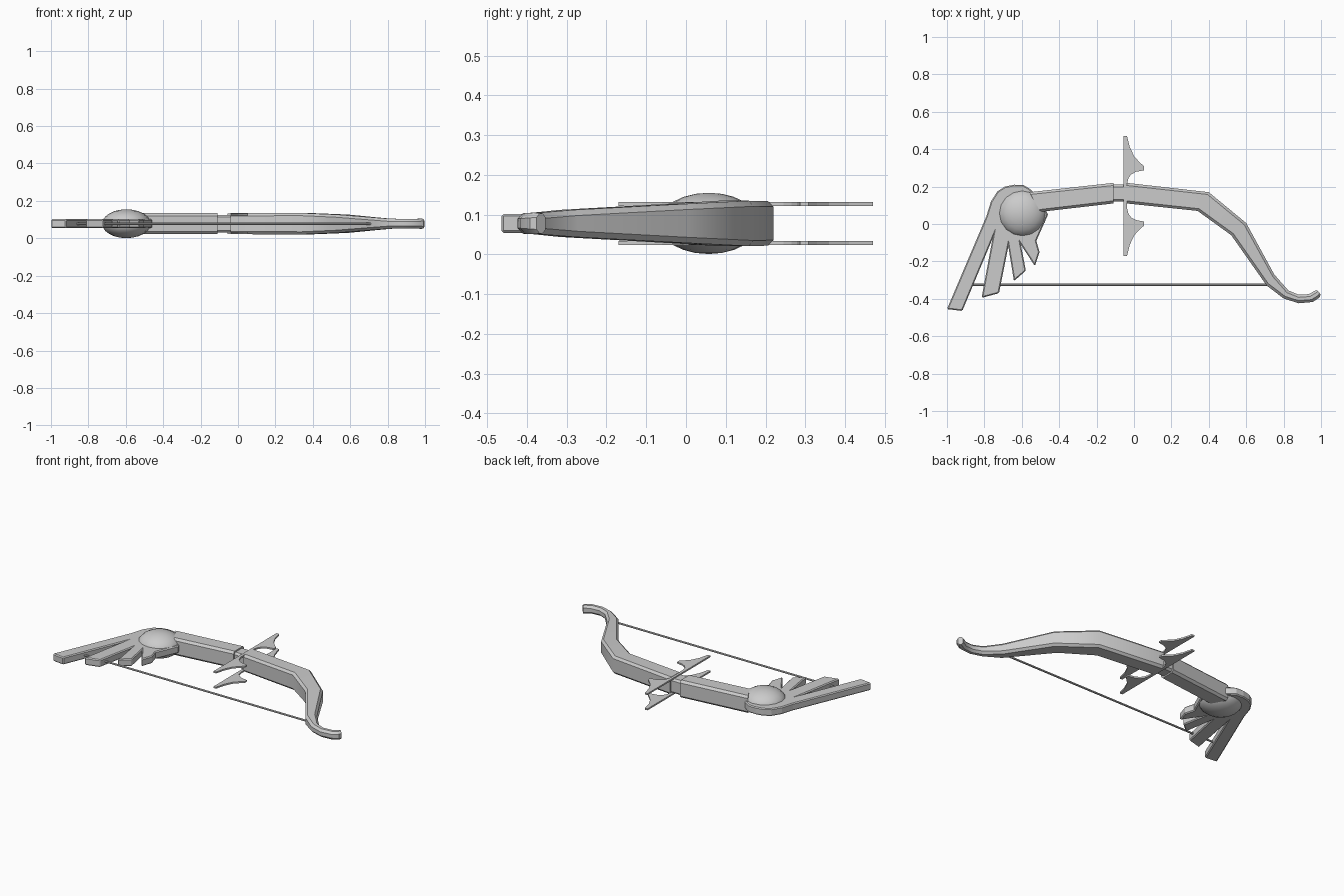
import bpy, bmesh
from math import radians

if "Cube" in bpy.data.objects:
    bpy.data.objects.remove(bpy.data.objects["Cube"])

ZC = 0.078  # mid-plane of the whole bow


def finish(bm, name, smooth=False):
    bmesh.ops.recalc_face_normals(bm, faces=bm.faces[:])
    me = bpy.data.meshes.new(name)
    bm.to_mesh(me)
    bm.free()
    ob = bpy.data.objects.new(name, me)
    bpy.context.collection.objects.link(ob)
    if smooth:
        bpy.ops.object.select_all(action='DESELECT')
        bpy.context.view_layer.objects.active = ob
        ob.select_set(True)
        bpy.ops.object.shade_smooth_by_angle(angle=radians(35))
    return ob


def limb(name, stations):
    """Loft chamfered sections: (outer x, outer y, inner x, inner y, half height, chamfer)."""
    bm = bmesh.new()
    rings = []
    for ox, oy, ix, iy, h, c in stations:
        f = c / ((ox - ix) ** 2 + (oy - iy) ** 2) ** 0.5
        sec = [(0, h - c), (f, h), (1 - f, h), (1, h - c),
               (1, c - h), (1 - f, -h), (f, -h), (0, c - h)]
        rings.append([bm.verts.new((ox + (ix - ox) * t, oy + (iy - oy) * t, ZC + z))
                      for t, z in sec])
    for a, b in zip(rings, rings[1:]):
        for i in range(8):
            j = (i + 1) % 8
            bm.faces.new((a[i], a[j], b[j], b[i]))
    bm.faces.new(rings[0])
    bm.faces.new(rings[-1])
    return finish(bm, name, True)


def plate(name, outline, z0, z1, bevel=0):
    bm = bmesh.new()
    face = bm.faces.new([bm.verts.new((x, y, z0)) for x, y in outline])
    ext = bmesh.ops.extrude_face_region(bm, geom=[face])
    bmesh.ops.translate(bm, vec=(0, 0, z1 - z0),
                        verts=[v for v in ext['geom'] if isinstance(v, bmesh.types.BMVert)])
    ob = finish(bm, name)
    if bevel:
        m = ob.modifiers.new("edge_chamfer", 'BEVEL')
        m.width = bevel
        m.segments = 1
        m.limit_method = 'ANGLE'
        m.angle_limit = radians(60)
    return ob


# right limb with curled tip
limb("right_limb", [
    (-0.04, 0.22, -0.04, 0.11, 0.056, 0.014),
    (0.40, 0.17, 0.34, 0.07, 0.057, 0.014),
    (0.60, 0.005, 0.52, -0.06, 0.049, 0.014),
    (0.75, -0.27, 0.71, -0.33, 0.034, 0.014),
    (0.825, -0.355, 0.80, -0.398, 0.027, 0.014),
    (0.88, -0.378, 0.88, -0.424, 0.026, 0.014),
    (0.935, -0.375, 0.955, -0.417, 0.026, 0.014),
    (0.965, -0.358, 0.993, -0.392, 0.027, 0.013),
    (0.978, -0.353, 0.998, -0.376, 0.025, 0.010)])

# left limb
limb("left_limb", [
    (-0.11, 0.22, -0.11, 0.11, 0.056, 0.014),
    (-0.56, 0.17, -0.50, 0.065, 0.056, 0.014)])

# grip between the limbs
limb("grip", [
    (-0.13, 0.21, -0.13, 0.12, 0.047, 0.012),
    (-0.02, 0.21, -0.02, 0.12, 0.047, 0.012)])

# barbed guards, mirrored about the grip and repeated above and below
barb = [(-0.055, 0.47), (-0.037, 0.47), (-0.022, 0.41), (0.002, 0.36), (0.03, 0.33),
        (0.054, 0.308), (0.054, 0.287), (0.01, 0.279), (-0.015, 0.265), (-0.03, 0.245),
        (-0.037, 0.215)]
guard = barb + [(x, 0.30 - y) for x, y in reversed(barb)]
for side, z in (("lower", 0.024), ("upper", 0.122)):
    plate("guard_" + side, guard, z, z + 0.010)

# wing with feathers
wing = [(-0.56, 0.19), (-0.59, 0.208), (-0.64, 0.21), (-0.69, 0.20), (-0.73, 0.175),
        (-0.765, 0.12), (-0.79, 0.04), (-1.0, -0.455), (-0.918, -0.465), (-0.757, -0.08),
        (-0.815, -0.395), (-0.722, -0.37), (-0.672, -0.12), (-0.642, -0.305),
        (-0.578, -0.25), (-0.605, -0.11), (-0.53, -0.225), (-0.505, -0.15),
        (-0.522, -0.09), (-0.46, 0.05), (-0.50, 0.14)]
plate("wing", wing, ZC - 0.024, ZC + 0.024, 0.006)

# shoulder dome
bm = bmesh.new()
bmesh.ops.create_uvsphere(bm, u_segments=16, v_segments=12, radius=1)
bmesh.ops.scale(bm, vec=(0.13, 0.127, 0.077), verts=bm.verts)
bmesh.ops.translate(bm, vec=(-0.597, 0.057, ZC), verts=bm.verts)
finish(bm, "shoulder_dome", True)

# bowstring
bm = bmesh.new()
bmesh.ops.create_cone(bm, cap_ends=True, segments=8, radius1=0.006, radius2=0.006, depth=1.59)
ob = finish(bm, "bowstring", True)
ob.rotation_euler = (0, radians(90), 0)
ob.location = (-0.075, -0.325, ZC)
